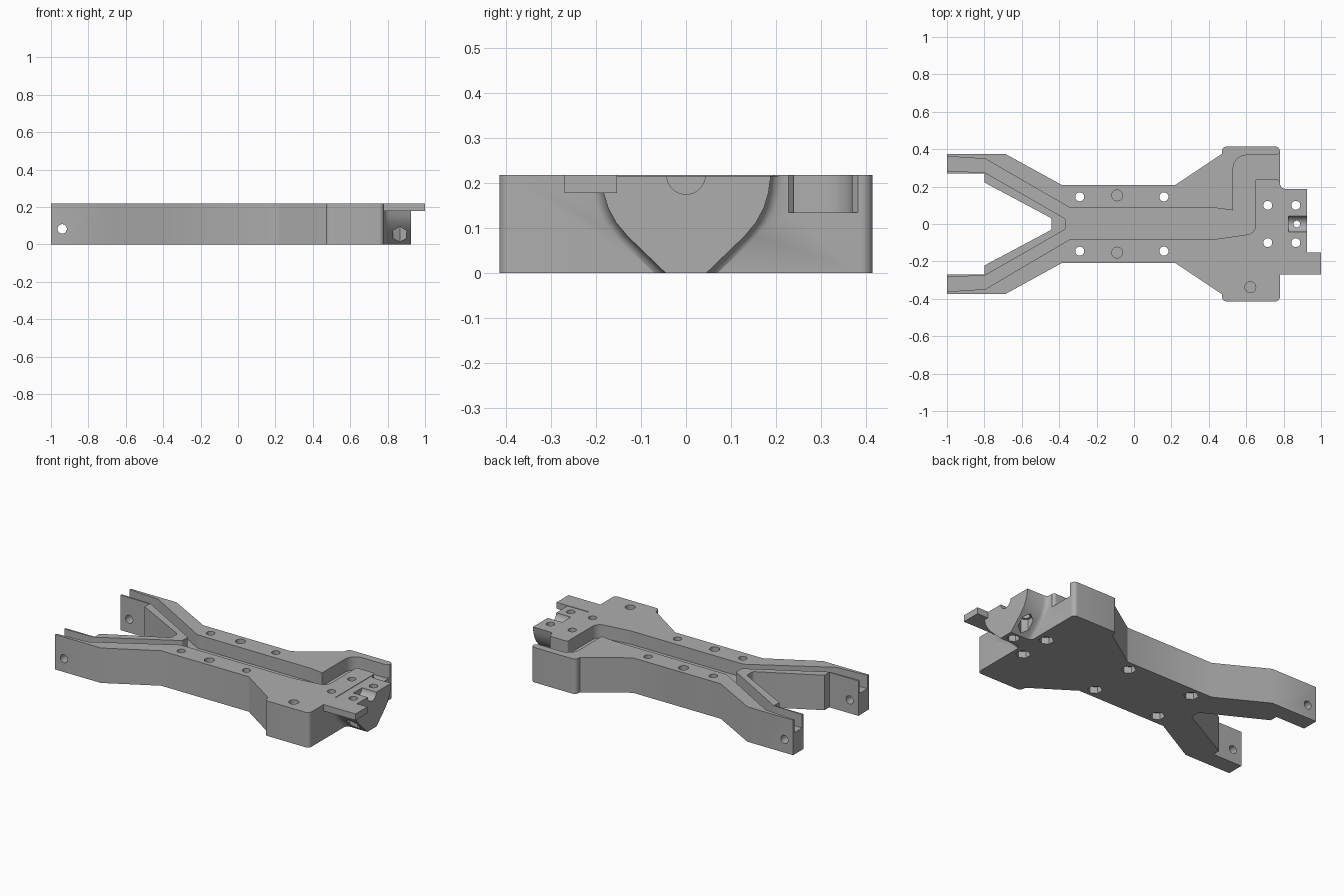
import bpy, bmesh, math
from mathutils import Vector, Matrix

if "Cube" in bpy.data.objects:
    bpy.data.objects.remove(bpy.data.objects["Cube"])

TOP = 0.218

grey = bpy.data.materials.new("plain grey")
grey.use_nodes = True
GREY = (0.42, 0.42, 0.42, 1)
grey.diffuse_color = GREY
grey.node_tree.nodes["Principled BSDF"].inputs["Base Color"].default_value = GREY


def new_object(name, bm):
    bmesh.ops.recalc_face_normals(bm, faces=bm.faces)
    mesh = bpy.data.meshes.new(name)
    bm.to_mesh(mesh)
    bm.free()
    mesh.materials.append(grey)
    obj = bpy.data.objects.new(name, mesh)
    bpy.context.collection.objects.link(obj)
    return obj


def rounded(points, steps=6):
    """Turn (x, y, radius) corners into a polygon with true arcs."""
    out = []
    for i, (x, y, r) in enumerate(points):
        p = Vector((x, y))
        if not r:
            out.append(p)
            continue
        a = (Vector(points[i - 1][:2]) - p).normalized()
        b = (Vector(points[(i + 1) % len(points)][:2]) - p).normalized()
        half = a.angle(b) / 2
        centre = p + (a + b).normalized() * (r / math.sin(half))
        start = p + a * (r / math.tan(half)) - centre
        end = p + b * (r / math.tan(half)) - centre
        for k in range(steps + 1):
            t = k / steps
            out.append(centre + start.lerp(end, t).normalized() * r)
    return out


def prism(name, points, z0, z1):
    bm = bmesh.new()
    face = bm.faces.new([bm.verts.new((p.x, p.y, z0)) for p in points])
    extruded = bmesh.ops.extrude_face_region(bm, geom=[face])["geom"]
    verts = [v for v in extruded if isinstance(v, bmesh.types.BMVert)]
    bmesh.ops.translate(bm, verts=verts, vec=(0, 0, z1 - z0))
    return new_object(name, bm)


def cylinder(name, centre, radius, depth, sides=32, turn=None):
    bm = bmesh.new()
    matrix = Matrix.Translation(centre) @ (turn or Matrix())
    bmesh.ops.create_cone(bm, cap_ends=True, segments=sides, radius1=radius,
                          radius2=radius, depth=depth, matrix=matrix)
    return new_object(name, bm)


def combine(target, tool, operation="DIFFERENCE"):
    mod = target.modifiers.new("shape", "BOOLEAN")
    mod.operation, mod.solver, mod.object = operation, "EXACT", tool
    bpy.context.view_layer.objects.active = target
    bpy.ops.object.modifier_apply(modifier=mod.name)
    bpy.data.objects.remove(tool)


def mirrored(half):
    return half + [(x, -y, r) for x, y, r in reversed(half)]


# Forked frame body
half_outline = [
    (-0.44, 0.03, 0.02), (-0.80, 0.222, 0), (-0.80, 0.27, 0), (-1, 0.27, 0),
    (-1, 0.373, 0), (-0.685, 0.373, 0), (-0.385, 0.208, 0), (0.22, 0.208, 0),
    (0.47, 0.375, 0), (0.47, 0.414, 0.025), (0.78, 0.414, 0.025)]
frame = prism("forked_frame", rounded(mirrored(half_outline)), 0, TOP)

# Tapered end block, flared where it meets the body
profile = [(0.045, 0), (0.13, 0.082), (0.155, 0.112), (0.173, 0.145),
           (0.183, 0.178), (0.188, TOP - 0.003)]
section = profile + [(-y, z) for y, z in reversed(profile)]
bm = bmesh.new()
rings = []
for x, flare in ((0.74, 0.025), (0.78, 0.025), (0.785, 0.013),
                 (0.794, 0.004), (0.805, 0), (0.925, 0)):
    rings.append([bm.verts.new((x, y + math.copysign(flare, y), z))
                  for y, z in section])
count = len(section)
for a, b in zip(rings, rings[1:]):
    for i in range(count):
        j = (i + 1) % count
        bm.faces.new((a[i], a[j], b[j], b[i]))
bm.faces.new(rings[0])
bm.faces.new(rings[-1])
combine(frame, new_object("end_block", bm), "UNION")

# Flat tab beside the end block
tab = [(0.74, -0.27, 0), (1, -0.27, 0), (1, -0.153, 0), (0.74, -0.153, 0)]
combine(frame, prism("end_tab", rounded(tab), 0.178, TOP), "UNION")

# Forked cable channel, cranked toward the rear at the wide end
channel = [
    (0.80, 0.40, 0), (0.765, 0.368, 0.01), (0.53, 0.368, 0.07),
    (0.53, 0.073, 0), (0.44, 0.085, 0), (-0.34, 0.085, 0.03),
    (-0.795, 0.348, 0.03), (-1.05, 0.364, 0), (-1.05, 0.284, 0),
    (-0.80, 0.277, 0.03), (-0.365, 0.028, 0.015)]
lower_fork = [(x, -y, r) for x, y, r in reversed(channel[6:])]
elbow = [(-0.34, -0.08, 0.03), (0.44, -0.08, 0.05), (0.65, -0.05, 0.05),
         (0.65, 0.24, 0.01), (0.768, 0.24, 0.01), (0.80, 0.205, 0)]
combine(frame, prism("channel_cut", rounded(channel + lower_fork + elbow),
                     0.135, 0.3))

# Half-round saddle groove on the end block
combine(frame, cylinder("saddle_cut", (0.89, 0, TOP), 0.043, 0.13,
                        turn=Matrix.Rotation(math.pi / 2, 4, "Y")))

# Screw holes with hexagonal nut pockets underneath
screws = [(x, s * y, pocket) for s in (1, -1) for x, y, pocket in
          ((-0.29, 0.145, 0.04), (0.16, 0.145, 0.04),
           (0.715, 0.1, 0.04), (0.865, 0.1, 0.1))]
for x, y, pocket in screws:
    combine(frame, cylinder("screw_cut", (x, y, 0.1), 0.024, 0.4))
    combine(frame, cylinder("nut_cut", (x, y, pocket - 0.1), 0.042, 0.2, 6))
combine(frame, cylinder("saddle_screw_cut", (0.87, 0, 0.1), 0.018, 0.4))
combine(frame, cylinder("saddle_nut_cut", (0.87, 0, -0.06), 0.036, 0.2, 6))

# Blind sockets in the top face
for x, y in ((-0.09, 0.153), (-0.09, -0.153), (0.622, -0.338)):
    combine(frame, cylinder("socket_cut", (x, y, TOP), 0.029, 0.1))

# Cross holes through the fork tips
combine(frame, cylinder("tip_hole_cut", (-0.94, 0, 0.083), 0.025, 1,
                        turn=Matrix.Rotation(math.pi / 2, 4, "X")))

bpy.ops.object.select_all(action="DESELECT")
frame.select_set(True)
bpy.context.view_layer.objects.active = frame
bpy.ops.object.shade_smooth_by_angle(angle=math.radians(30))
